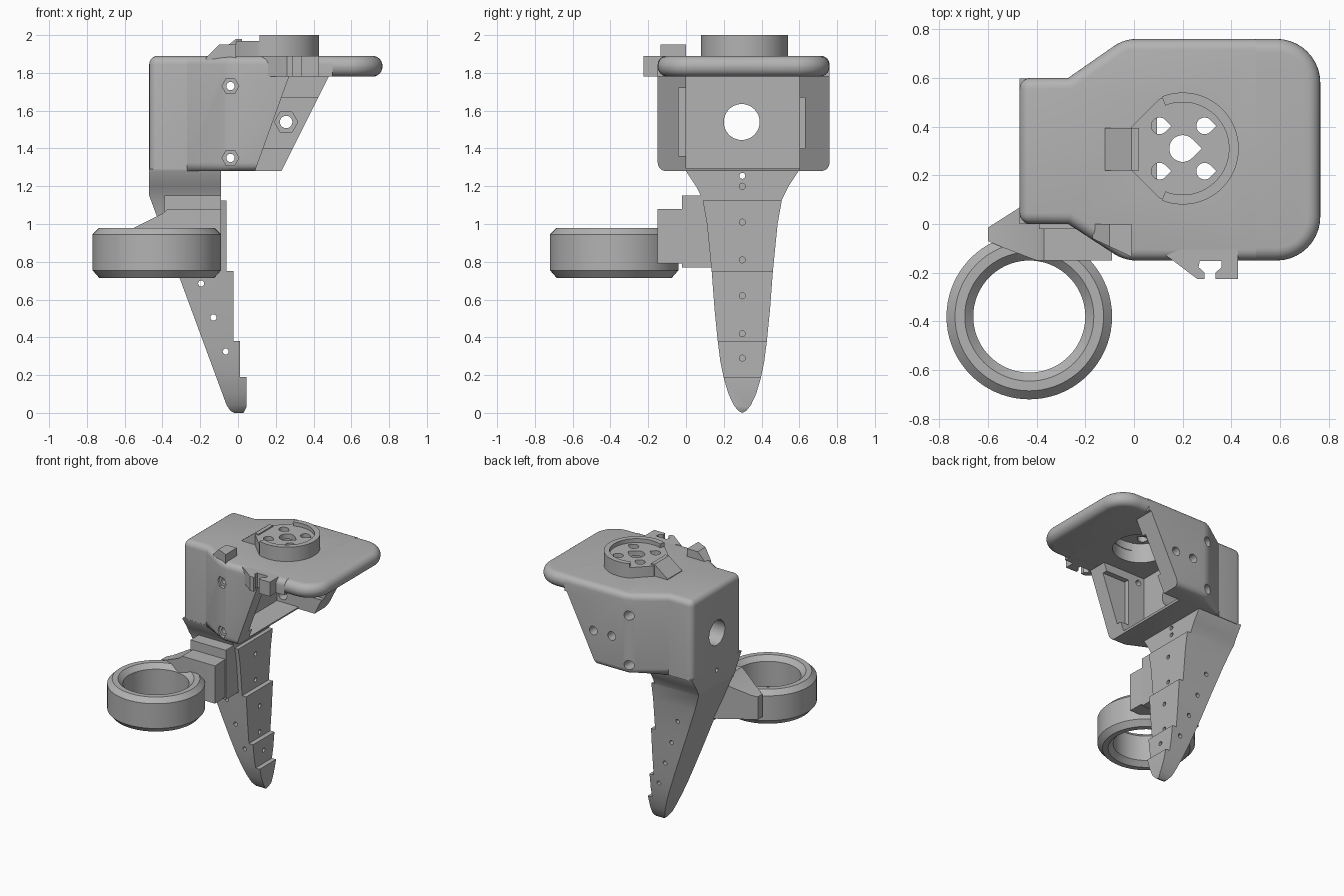
import bpy, bmesh
from math import sin, cos, radians, tau

if "Cube" in bpy.data.objects:
    bpy.data.objects.remove(bpy.data.objects["Cube"])

grey = bpy.data.materials.new("plain_grey")
grey.use_nodes = True
COLOR = (0.45, 0.45, 0.45, 1)
grey.diffuse_color = COLOR
grey.node_tree.nodes["Principled BSDF"].inputs["Base Color"].default_value = COLOR


def make(name, bm):
    bmesh.ops.recalc_face_normals(bm, faces=bm.faces)
    mesh = bpy.data.meshes.new(name)
    bm.to_mesh(mesh)
    bm.free()
    mesh.materials.append(grey)
    ob = bpy.data.objects.new(name, mesh)
    bpy.context.collection.objects.link(ob)
    return ob


def prism_bm(pts, axis, lo, hi):
    """Extrude a 2D outline along an axis."""
    place = {"z": lambda a, b, h: (a, b, h),
             "y": lambda a, b, h: (a, h, b),
             "x": lambda a, b, h: (h, a, b)}[axis]
    bm = bmesh.new()
    bottom = [bm.verts.new(place(a, b, lo)) for a, b in pts]
    top = [bm.verts.new(place(a, b, hi)) for a, b in pts]
    bm.faces.new(bottom)
    bm.faces.new(top)
    n = len(pts)
    for i in range(n):
        j = (i + 1) % n
        bm.faces.new((bottom[i], bottom[j], top[j], top[i]))
    bmesh.ops.recalc_face_normals(bm, faces=bm.faces)
    return bm


def prism(name, pts, axis, lo, hi):
    return make(name, prism_bm(pts, axis, lo, hi))


def bevel(bm, rule, size, segments):
    """Round the edges whose midpoint and direction satisfy the rule."""
    edges = [e for e in bm.edges
             if rule((e.verts[0].co + e.verts[1].co) / 2,
                     abs(e.verts[0].co.z - e.verts[1].co.z) > 0.01)]
    bmesh.ops.bevel(bm, geom=edges, offset=size, segments=segments,
                    profile=0.5, affect="EDGES", clamp_overlap=True)


def box(a0, a1, b0, b1):
    return [(a0, b0), (a1, b0), (a1, b1), (a0, b1)]


def arc(cx, cy, r, start=0, end=360, n=32):
    full = end - start == 360
    return [(cx + r * cos(t), cy + r * sin(t)) for t in
            (radians(start + (end - start) * i / (n if full else n - 1)) for i in range(n))]


def teardrop(cx, cy, r):
    return arc(cx, cy, r, 45, 315, 24) + [(cx + r * 1.414, cy)]


def combine(ob, other, op="DIFFERENCE"):
    """Apply a boolean and discard the helper."""
    mod = ob.modifiers.new("cut", "BOOLEAN")
    mod.operation, mod.object, mod.solver = op, other, "EXACT"
    bpy.context.view_layer.update()
    deps = bpy.context.evaluated_depsgraph_get()
    mesh = bpy.data.meshes.new_from_object(ob.evaluated_get(deps))
    ob.modifiers.clear()
    ob.data = mesh
    bpy.data.objects.remove(other)


def cut(ob, pts, axis, lo, hi):
    combine(ob, prism("cutter", pts, axis, lo, hi))


# Housing: solid rear block flaring into two side walls
outline = [(-0.47, 0), (-0.27, 0), (-0.04, -0.15), (0.5, -0.15),
           (0.5, 0.76), (-0.04, 0.76), (-0.27, 0.6), (-0.47, 0.6)]
bm = prism_bm(outline, "z", 1.28, 1.89)


def housing_edges(m, vertical):
    if vertical:
        return m.x < -0.4 or -0.1 < m.x < 0.1
    return m.x < 0.45 and not (m.z < 1.4 and m.x < -0.3)


bevel(bm, housing_edges, 0.045, 5)
housing = make("housing", bm)
cut(housing, [(0.27, 1.78), (0.054, 1.18), (0.9, 1.18), (0.9, 1.78)], "y", -0.3, 0.6)
cut(housing, [(0.48, 1.78), (0.18, 1.18), (0.9, 1.18), (0.9, 1.78)], "y", 0.59, 0.9)
cut(housing, box(-0.09, 0.9, 1.295, 1.78), "y", 0, 0.6)
# Shallow recesses on the inner wall faces
cut(housing, box(0.05, 0.7, 1.36, 1.72), "y", -0.04, 0.01)
cut(housing, box(0.05, 0.7, 1.4, 1.67), "y", 0.59, 0.63)
# Cable hole and wall screw holes
cut(housing, arc(0.295, 1.54, 0.095, n=48), "x", -0.6, 0.05)
for z in (1.35, 1.73):
    cut(housing, arc(-0.04, z, 0.045, n=6), "y", -0.2, -0.11)
    cut(housing, arc(-0.04, z, 0.022, n=16), "y", -0.2, 0.02)
    cut(housing, arc(-0.04, z, 0.035, n=16), "y", 0.58, 0.8)
for x in (0.1, 0.255):
    cut(housing, arc(x, 1.54, 0.033, n=20), "y", 0.58, 0.8)
cut(housing, arc(0.255, 1.54, 0.062, n=6), "y", 0.58, 0.67)

# Top plate with large rounded corners and a full round rim
bm = prism_bm(box(0, 0.765, -0.15, 0.76), "z", 1.78, 1.89)
bevel(bm, lambda m, v: v and m.x > 0.5, 0.18, 10)
bevel(bm, lambda m, v: not v and m.x > 0.01, 0.053, 6)
plate = make("top_plate", bm)

# Round hub with a notched left side
HX, HY = 0.2, 0.31
hub = prism("hub", arc(HX, HY, 0.225, -115, 115, 48) + [(-0.01, 0.4), (-0.01, 0.22)],
            "z", 1.85, 1.97)
prism("hub_rim", arc(HX, HY, 0.23, -112, 112, 48) + arc(HX, HY, 0.19, 112, -112, 48),
      "z", 1.87, 2.0)
prism("hub_ramp", [(-0.12, 1.87), (-0.12, 1.895), (-0.01, 1.98), (0.02, 1.98), (0.02, 1.87)],
      "y", 0.22, 0.395)
for part in (housing, plate, hub):
    cut(part, arc(HX, HY, 0.195, n=48), "z", 1.7, 1.93)
cut(hub, teardrop(HX, HY, 0.055), "z", 1.8, 2.1)
for dx in (-0.095, 0.09):
    for dy in (-0.093, 0.093):
        cut(hub, teardrop(HX + dx, HY + dy, 0.034), "z", 1.8, 2.1)

# Cable clip on the front edge of the plate
prism("cable_clip", [(0.13, -0.13), (0.16, -0.15), (0.26, -0.226), (0.29, -0.226),
                     (0.29, -0.2), (0.265, -0.177), (0.27, -0.152), (0.36, -0.152),
                     (0.36, -0.177), (0.335, -0.2), (0.335, -0.226), (0.428, -0.226),
                     (0.428, -0.1), (0.2, -0.1)], "z", 1.78, 1.89)

# Small wedge tab on top
tab = prism("top_tab", [(-0.17, 0), (-0.17, -0.06), (-0.01, -0.135), (-0.01, 0)],
            "z", 1.8, 1.95)
combine(tab, prism("helper", [(-0.2, 1.8), (-0.17, 1.88), (-0.1, 1.95), (-0.01, 1.95),
                              (-0.01, 1.8)], "y", -0.3, 0.1), "INTERSECT")

# Finger: stepped side profile crossed with a tapering front profile
finger = prism("finger", [(-0.47, 1.29), (-0.47, 1.15), (-0.06, 0.04), (-0.04, 0.01),
                          (-0.02, 0), (0.03, 0), (0.045, 0.03), (0.045, 0.19), (0.01, 0.19),
                          (0.01, 0.38), (-0.025, 0.38), (-0.025, 0.75), (-0.06, 0.75),
                          (-0.06, 1.125), (-0.09, 1.125), (-0.09, 1.29)], "y", -0.2, 0.8)
half = [(0.3, 1.3), (0.298, 1.28), (0.245, 1.2), (0.21, 1.13), (0.187, 1.0), (0.162, 0.75),
        (0.147, 0.55), (0.13, 0.38), (0.116, 0.27), (0.097, 0.18), (0.073, 0.1),
        (0.045, 0.04), (0.02, 0.01)]
taper = [(0.298 - w, z) for w, z in half] + [(0.298, 0)] + [(0.298 + w, z) for w, z in half[::-1]]
combine(finger, prism("helper", taper, "x", -0.7, 0.3), "INTERSECT")
for x, z in ((-0.195, 0.685), (-0.13, 0.505), (-0.065, 0.325), (-0.26, 0.87)):
    cut(finger, arc(x, z, 0.016, n=16), "y", 0.05, 0.7)
cut(finger, arc(0.298, 1.255, 0.016, n=16), "x", -0.6, 0.1)
for z in (1.2, 1.01, 0.81, 0.62, 0.42, 0.29):
    cut(finger, arc(0.298, z, 0.016, n=16), "x", -0.11, 0.1)

# Arm linking the finger and the ring
arm = prism("ring_arm", [(-0.6, -0.015), (-0.34, 0.15), (-0.1, 0.15), (-0.09, -0.15),
                         (-0.4, -0.15), (-0.53, -0.1), (-0.6, -0.07)], "z", 0.7, 1.2)
combine(arm, prism("helper", [(-0.65, 0.79), (-0.09, 0.79), (-0.09, 1.08), (-0.37, 1.08),
                              (-0.4, 1.055), (-0.56, 0.975), (-0.65, 0.95)],
                   "y", -0.3, 0.3), "INTERSECT")
prism("arm_root", [(-0.39, 1.15), (-0.09, 1.15), (-0.09, 0.77), (-0.33, 0.77), (-0.39, 0.96)],
      "y", -0.02, 0.17)

# Ring with chamfered rims
bm = bmesh.new()
section = [(0.34, 0.755), (0.34, 0.945), (0.305, 0.98), (0.265, 0.98),
           (0.23, 0.945), (0.23, 0.75), (0.265, 0.715), (0.305, 0.715)]
verts = [bm.verts.new((-0.43 + r, -0.38, z)) for r, z in section]
edges = [bm.edges.new((verts[i - 1], verts[i])) for i in range(len(verts))]
bmesh.ops.spin(bm, geom=verts + edges, cent=(-0.43, -0.38, 0), axis=(0, 0, 1),
               angle=tau, steps=72, use_merge=True)
bmesh.ops.remove_doubles(bm, verts=bm.verts, dist=0.0005)
make("ring", bm)

# Smooth the rounded surfaces, keep hard edges
for ob in bpy.context.view_layer.objects:
    ob.select_set(ob.type == "MESH" and grey.name in ob.data.materials)
bpy.context.view_layer.objects.active = housing
bpy.ops.object.shade_smooth_by_angle(angle=radians(28))
